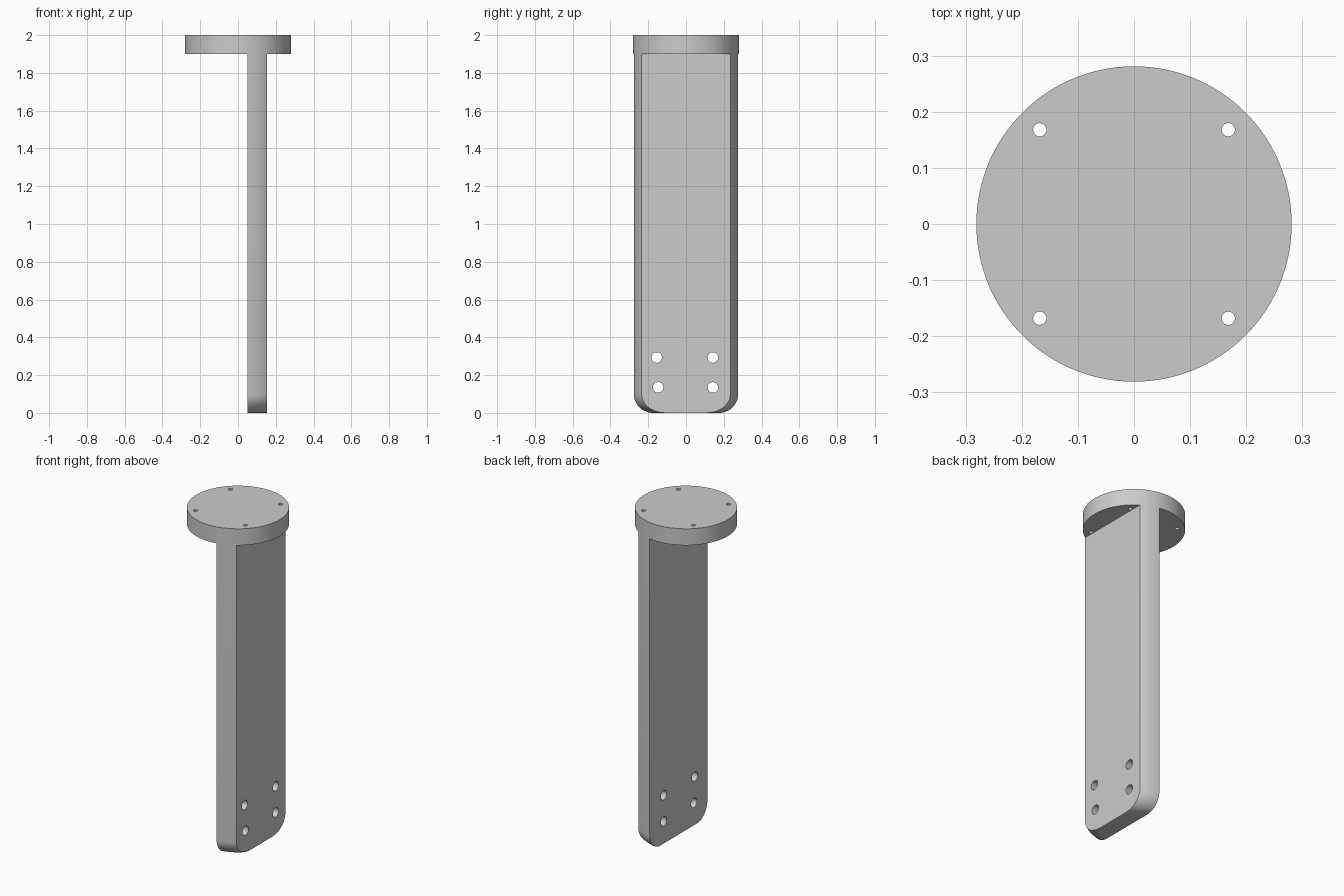
import bpy, bmesh, math
from mathutils import Matrix, Vector

cube = bpy.data.objects.get("Cube")
if cube:
    bpy.data.objects.remove(cube, do_unlink=True)

RADIUS, FILLET = 0.281, 0.1
FLANGE_Z, TOP_Z = 1.9, 2.0
INNER_X, OUTER_X = 0.05, 0.154

grey = bpy.data.materials.new("plain grey")
grey.use_nodes = True
colour = (0.6, 0.6, 0.6, 1)
grey.diffuse_color = colour
grey.node_tree.nodes["Principled BSDF"].inputs["Base Color"].default_value = colour


def make_object(name, bm):
    bmesh.ops.recalc_face_normals(bm, faces=bm.faces)
    mesh = bpy.data.meshes.new(name)
    bm.to_mesh(mesh)
    bm.free()
    mesh.materials.append(grey)
    obj = bpy.data.objects.new(name, mesh)
    bpy.context.collection.objects.link(obj)
    return obj


def add_cylinder(bm, centre, radius, depth, segments, axis="Z"):
    turn = Matrix.Rotation(math.pi / 2, 4, "Y") if axis == "X" else Matrix()
    bmesh.ops.create_cone(bm, cap_ends=True, segments=segments, radius1=radius,
                          radius2=radius, depth=depth,
                          matrix=Matrix.Translation(centre) @ turn)


def drill(obj, bm):
    """Cut the holes held in bm through obj and keep the result."""
    cutter = make_object("hole_cutter", bm)
    cutter.hide_render = True
    mod = obj.modifiers.new("holes", "BOOLEAN")
    mod.operation, mod.solver, mod.object = "DIFFERENCE", "EXACT", cutter
    bpy.context.view_layer.update()
    result = bpy.data.meshes.new_from_object(
        obj.evaluated_get(bpy.context.evaluated_depsgraph_get()))
    obj.modifiers.clear()
    obj.data = result
    bpy.data.objects.remove(cutter, do_unlink=True)


# Round mounting flange with four screw holes
bm = bmesh.new()
add_cylinder(bm, (0, 0, (FLANGE_Z + TOP_Z) / 2), RADIUS, TOP_Z - FLANGE_Z, 128)
flange = make_object("mounting_flange", bm)
bm = bmesh.new()
for sx in (-1, 1):
    for sy in (-1, 1):
        add_cylinder(bm, (sx * 0.168, sy * 0.168, 1.95), 0.0118, 0.3, 32)
drill(flange, bm)

# Upright plate: a turned bar with a rounded lower rim, sliced to a flat slab
bm = bmesh.new()
profile = [Vector((0, 0, 0))]
for i in range(13):
    a = math.pi / 2 * i / 12
    profile.append(Vector((RADIUS - FILLET + FILLET * math.sin(a), 0,
                           FILLET - FILLET * math.cos(a))))
profile += [Vector((RADIUS, 0, FLANGE_Z)), Vector((0, 0, FLANGE_Z))]
verts = [bm.verts.new(p) for p in profile]
edges = [bm.edges.new(pair) for pair in zip(verts, verts[1:])]
bmesh.ops.spin(bm, geom=verts + edges, cent=(0, 0, 0), axis=(0, 0, 1),
               angle=2 * math.pi, steps=128)
bmesh.ops.remove_doubles(bm, verts=bm.verts, dist=0.0001)
for x, side in ((INNER_X, -1), (OUTER_X, 1)):
    cut = bmesh.ops.bisect_plane(bm, geom=bm.verts[:] + bm.edges[:] + bm.faces[:],
                                 plane_co=(x, 0, 0), plane_no=(side, 0, 0),
                                 clear_outer=True)
    rim = [e for e in cut["geom_cut"] if isinstance(e, bmesh.types.BMEdge)]
    bmesh.ops.contextual_create(bm, geom=rim)
plate = make_object("upright_plate", bm)

# Four bolt holes near the foot of the plate
bm = bmesh.new()
for y, z in ((-0.155, 0.293), (0.142, 0.293), (-0.148, 0.135), (0.142, 0.135)):
    add_cylinder(bm, (0.1, y, z), 0.028, 0.4, 48, "X")
drill(plate, bm)

# Smooth the curved walls and keep the rims crisp
bpy.ops.object.select_all(action="DESELECT")
for obj in (flange, plate):
    obj.select_set(True)
bpy.context.view_layer.objects.active = plate
bpy.ops.object.shade_smooth_by_angle(angle=math.radians(30))
